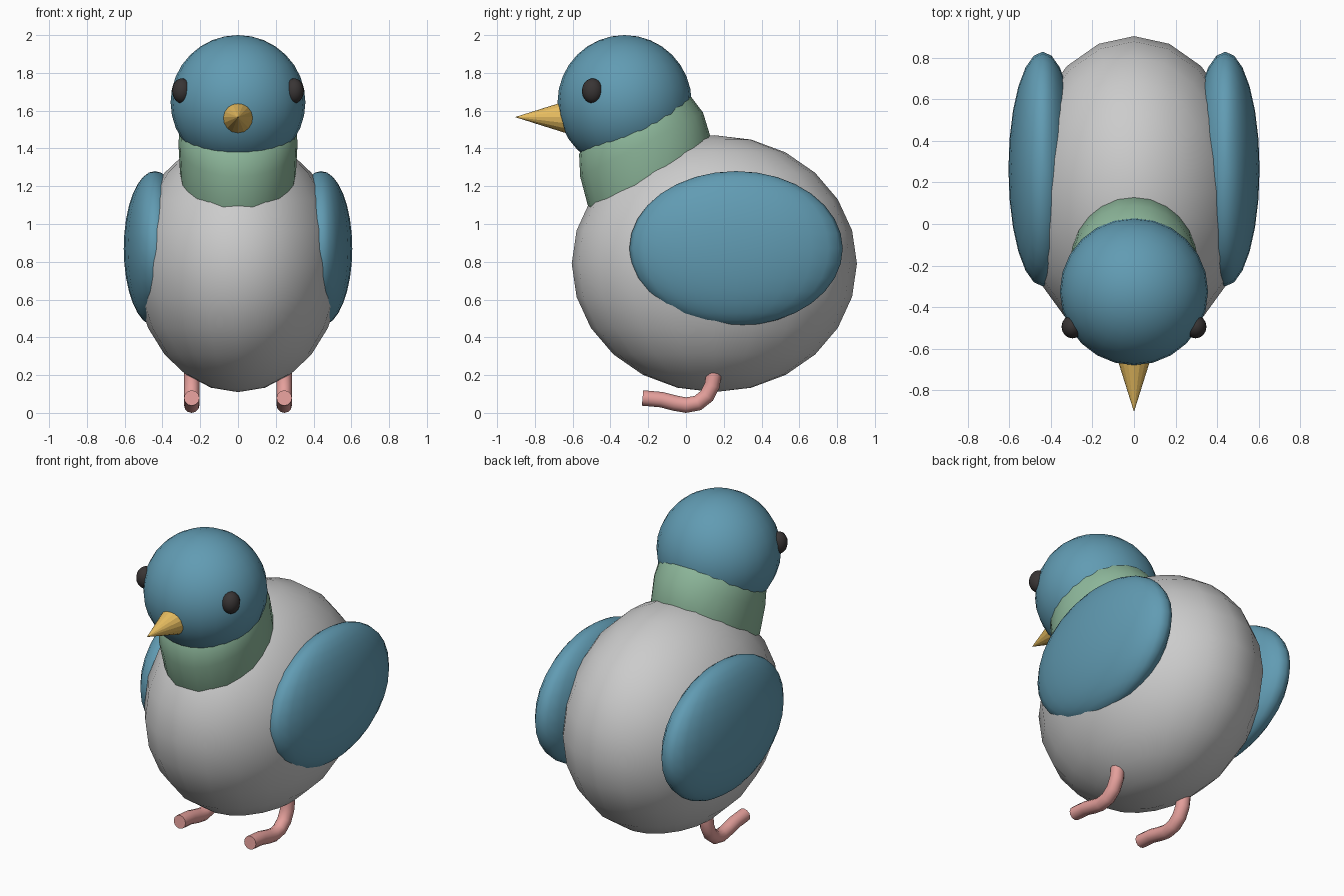
import bpy
import bmesh
from math import cos, sin, tau, radians
from mathutils import Vector

if "Cube" in bpy.data.objects:
    bpy.data.objects.remove(bpy.data.objects["Cube"])


def material(name, rgb):
    m = bpy.data.materials.new(name)
    m.diffuse_color = (*rgb, 1)
    m.use_nodes = True
    m.node_tree.nodes["Principled BSDF"].inputs["Base Color"].default_value = m.diffuse_color
    return m


BLUE = material("blue", (0.12, 0.33, 0.45))
GREEN = material("green", (0.27, 0.48, 0.33))
YELLOW = material("yellow", (0.82, 0.52, 0.12))
PINK = material("pink", (0.78, 0.35, 0.33))
DARK = material("dark", (0.04, 0.035, 0.035))


def ellipsoid(name, loc, radii, mat=None, segments=20, rings=12):
    bpy.ops.mesh.primitive_uv_sphere_add(segments=segments, ring_count=rings,
                                         radius=1, location=loc)
    ob = bpy.context.object
    ob.name = name
    ob.scale = radii
    bpy.ops.object.transform_apply(location=False, rotation=False, scale=True)
    bpy.ops.object.shade_smooth()
    if mat:
        ob.data.materials.append(mat)
    return ob


# Body and head
ellipsoid("body", (0, 0.15, 0.79), (0.55, 0.755, 0.68))
ellipsoid("head", (0, -0.325, 1.645), (0.357, 0.355, 0.355), BLUE, 24, 16)

# Neck collar: tilted rings given as (front y, z), (back y, z), half width
RINGS = [((-0.44, 0.95), (0.13, 1.32), 0.28),
         ((-0.515, 1.08), (0.13, 1.46), 0.307),
         ((-0.56, 1.25), (0.09, 1.59), 0.315),
         ((-0.566, 1.37), (0.022, 1.68), 0.31),
         ((-0.50, 1.50), (-0.04, 1.74), 0.26)]
N = 24
bm = bmesh.new()
loops = []
for front, back, half in RINGS:
    f, b = Vector((0, *front)), Vector((0, *back))
    mid, arm = (f + b) / 2, (b - f) / 2
    loops.append([bm.verts.new(mid + Vector((half * cos(tau * i / N), 0, 0))
                               + arm * sin(tau * i / N)) for i in range(N)])
for lo, hi in zip(loops, loops[1:]):
    for i in range(N):
        j = (i + 1) % N
        bm.faces.new((lo[i], lo[j], hi[j], hi[i]))
bm.faces.new(loops[0][::-1])
bm.faces.new(loops[-1])
mesh = bpy.data.meshes.new("neck")
bm.to_mesh(mesh)
bm.free()
neck = bpy.data.objects.new("neck", mesh)
bpy.context.collection.objects.link(neck)
mesh.materials.append(GREEN)
mesh.shade_smooth()

# Beak
bpy.ops.mesh.primitive_cone_add(vertices=16, radius1=0.096, radius2=0, depth=0.305,
                                location=(0, -0.7525, 1.566),
                                rotation=(radians(90), 0, 0))
beak = bpy.context.object
beak.name = "beak"
beak.data.materials.append(YELLOW)

# Leg path (y, z), from inside the body to the toe
LEG = [(0.147, 0.30), (0.147, 0.20), (0.138, 0.145), (0.11, 0.09), (0.062, 0.052),
       (0.0, 0.041), (-0.06, 0.052), (-0.13, 0.07), (-0.23, 0.079)]

for side, sx in (("left", 1), ("right", -1)):
    ellipsoid(side + "_wing", (sx * 0.44, 0.265, 0.87), (0.165, 0.565, 0.41), BLUE, 24, 16)
    ellipsoid(side + "_eye", (sx * 0.297, -0.495, 1.705), (0.052, 0.056, 0.066), DARK, 16, 10)
    # Legs: round tubes along the path
    curve = bpy.data.curves.new(side + "_leg", "CURVE")
    curve.dimensions = "3D"
    curve.bevel_depth = 0.041
    curve.bevel_resolution = 4
    curve.use_fill_caps = True
    spline = curve.splines.new("POLY")
    spline.points.add(len(LEG) - 1)
    for p, (y, z) in zip(spline.points, LEG):
        p.co = (sx * 0.245, y, z, 1)
    spline.use_smooth = True
    curve.materials.append(PINK)
    leg = bpy.data.objects.new(side + "_leg", curve)
    bpy.context.collection.objects.link(leg)
